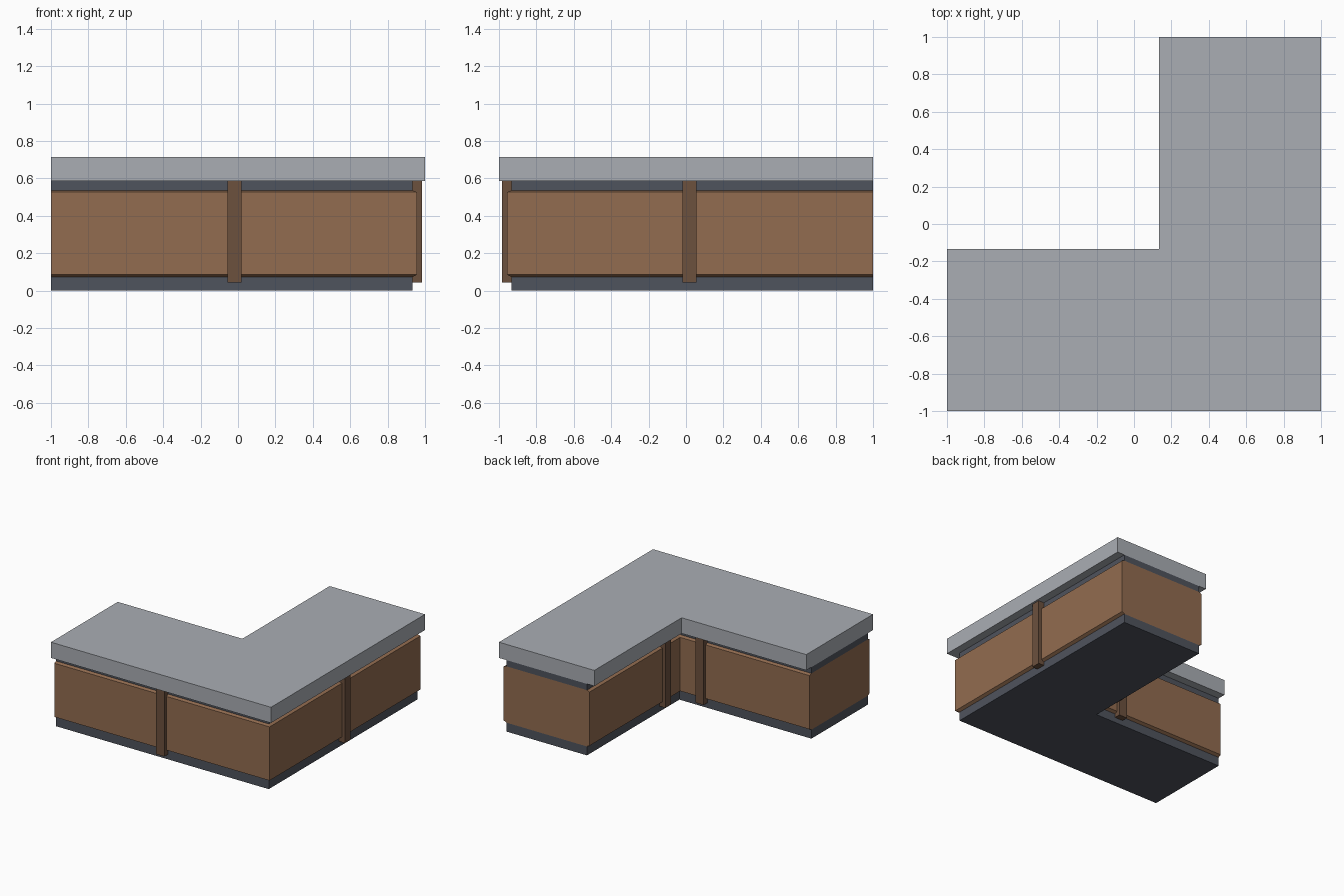
import bpy, bmesh

if "Cube" in bpy.data.objects:
    bpy.data.objects.remove(bpy.data.objects["Cube"])

INNER = 0.133  # inner corner of the L-shaped top sits at (INNER, -INNER)


def material(name, rgb):
    m = bpy.data.materials.new(name)
    m.diffuse_color = (*rgb, 1)
    m.use_nodes = True
    m.node_tree.nodes["Principled BSDF"].inputs["Base Color"].default_value = m.diffuse_color
    return m


GREY = material("light grey top", (0.40, 0.42, 0.455))
DARK = material("dark slate trim", (0.078, 0.087, 0.110))
WOOD = material("brown wood", (0.288, 0.150, 0.080))
POST = material("dark brown wood", (0.150, 0.082, 0.048))


def finish(name, bm, mat):
    bmesh.ops.recalc_face_normals(bm, faces=bm.faces)
    me = bpy.data.meshes.new(name)
    bm.to_mesh(me)
    bm.free()
    me.materials.append(mat)
    ob = bpy.data.objects.new(name, me)
    bpy.context.collection.objects.link(ob)
    return ob


def l_shape(name, sections, mat):
    """Loft an L outline through (inset, z) sections; the two arm ends stay flush."""
    bm = bmesh.new()
    rings = []
    for d, z in sections:
        o, i = 1 - d, INNER + d
        pts = [(-1, -o), (o, -o), (o, 1), (i, 1), (i, -i), (-1, -i)]
        rings.append([bm.verts.new((x, y, z)) for x, y in pts])
    for a, b in zip(rings, rings[1:]):
        for k in range(6):
            n = (k + 1) % 6
            bm.faces.new((a[k], a[n], b[n], b[k]))
    bm.faces.new(rings[0])
    bm.faces.new(rings[-1])
    return finish(name, bm, mat)


def box(name, lo, hi, mat):
    bm = bmesh.new()
    bmesh.ops.create_cube(bm, size=1)
    for v in bm.verts:
        v.co = [(a + b) / 2 + c * (b - a) for a, b, c in zip(lo, hi, v.co)]
    return finish(name, bm, mat)


# Stacked L-shaped layers
l_shape("plinth", [(0.067, 0), (0.067, 0.073)], DARK)
l_shape("cabinet_body", [(0.067, 0.073), (0.043, 0.086), (0.043, 0.527), (0.067, 0.536)], WOOD)
l_shape("upper_trim", [(0.067, 0.536), (0.067, 0.587)], DARK)
l_shape("counter_top", [(0, 0.587), (0, 0.716)], GREY)

# Posts on the outer and inner sides of each arm
OUT, IN = (0.90, 0.984), (INNER + 0.016, 0.24)
for label, (a, b) in (("outer", OUT), ("inner", IN)):
    box(label + "_post_long_arm", (-0.056, -b, 0.043), (0.019, -a, 0.587), POST)
    box(label + "_post_side_arm", (a, -0.019, 0.043), (b, 0.056, 0.587), POST)
